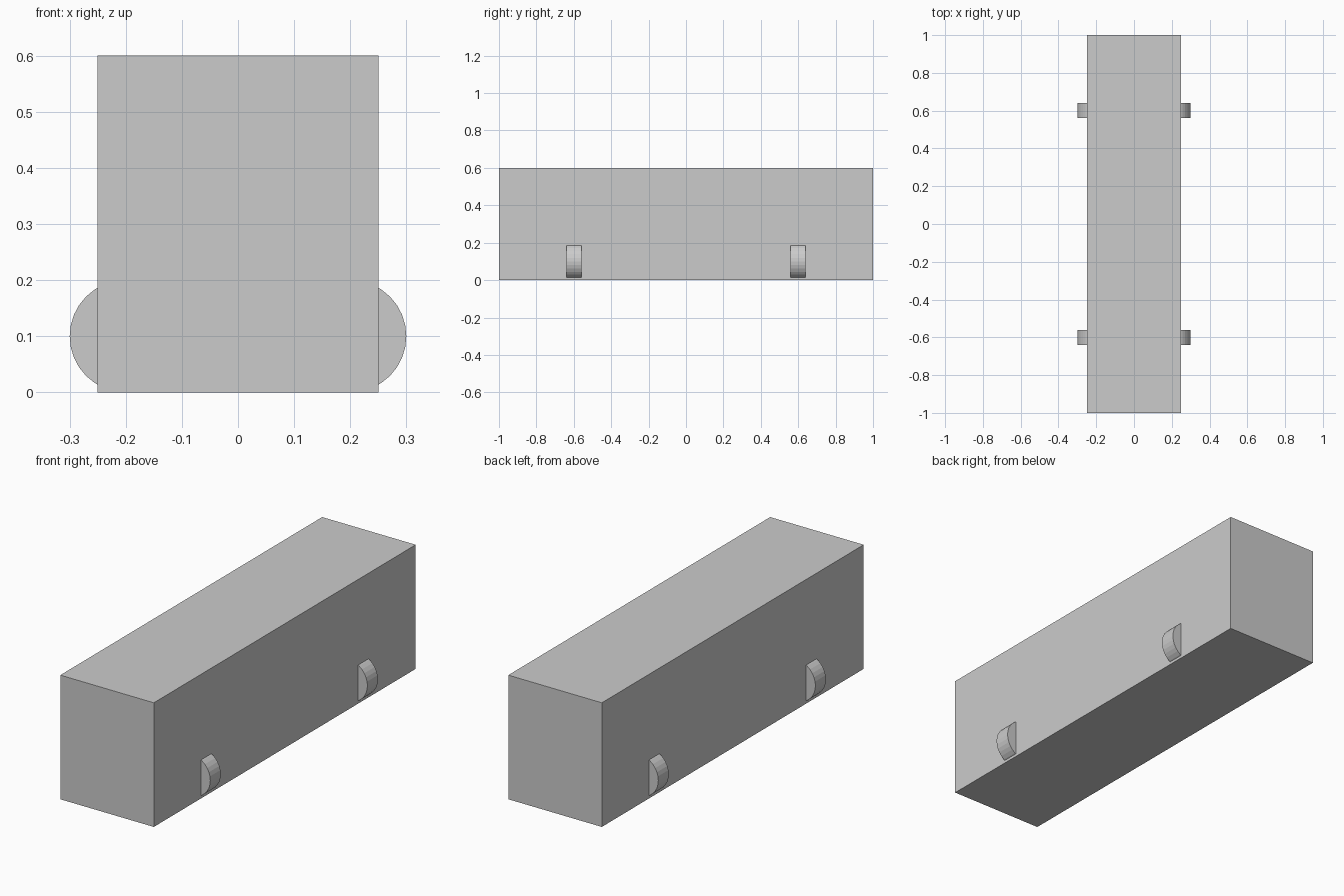
import bpy
from math import radians

if "Cube" in bpy.data.objects:
    bpy.data.objects.remove(bpy.data.objects["Cube"])

# Body: a plain long box standing on the ground
bpy.ops.mesh.primitive_cube_add(size=1, location=(0, 0, 0.3))
body = bpy.context.object
body.name = "body"
body.scale = (0.5, 2.0, 0.6)


# Wheels: discs turned along the body, partly sunk into its sides
def add_wheel(name, x, y):
    bpy.ops.mesh.primitive_cylinder_add(
        vertices=32, radius=0.1, depth=0.08,
        location=(x, y, 0.1), rotation=(radians(90), 0, 0))
    bpy.context.object.name = name


for end, y in (("front", -0.6), ("back", 0.6)):
    for side, x in (("left", -0.2), ("right", 0.2)):
        add_wheel(f"{end}_{side}_wheel", x, y)
